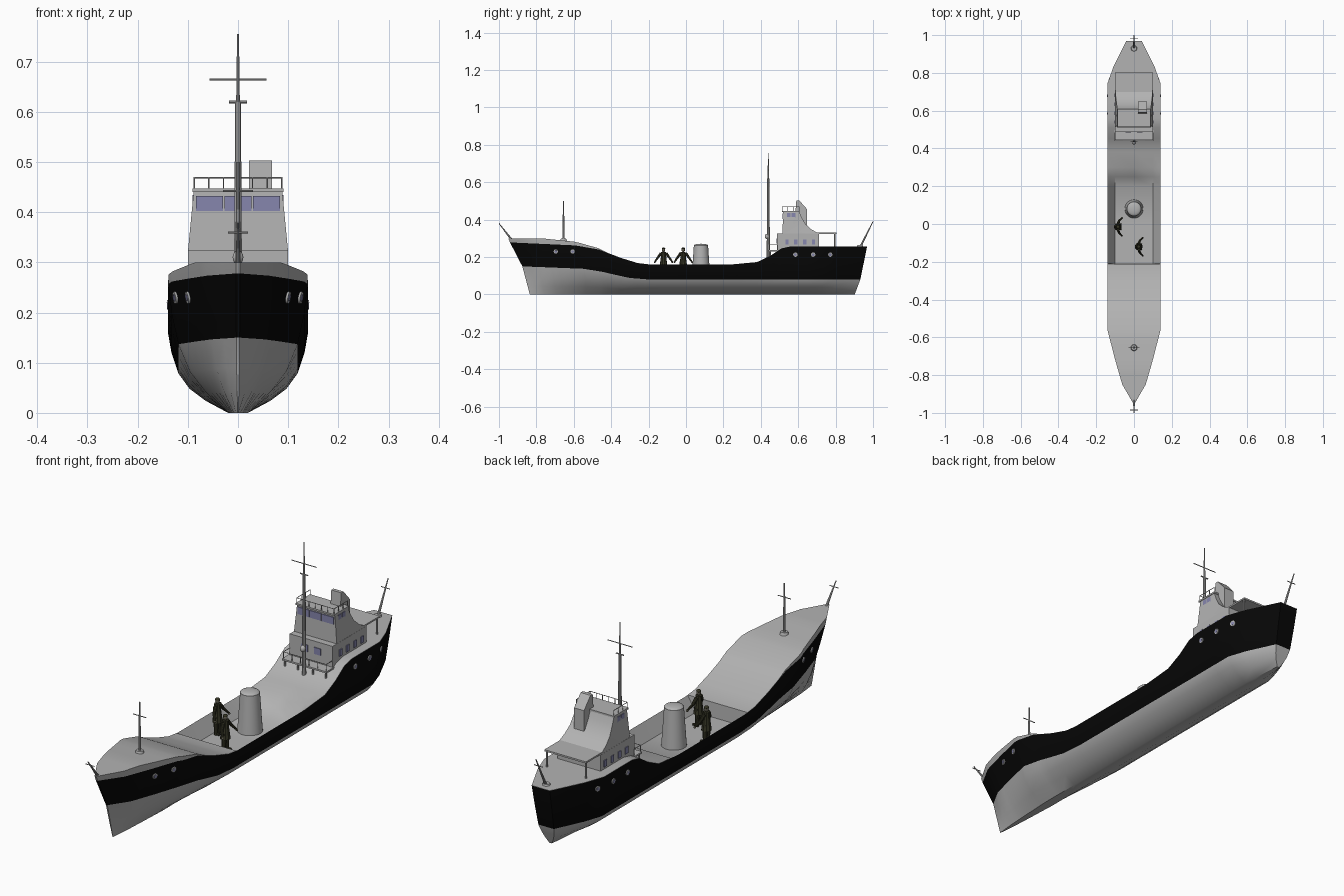
import bpy, bmesh, math
from mathutils import Vector, Matrix
from mathutils.bvhtree import BVHTree

if "Cube" in bpy.data.objects:
    bpy.data.objects.remove(bpy.data.objects["Cube"], do_unlink=True)


def material(name, *rgb):
    m = bpy.data.materials.new(name)
    m.use_nodes = True
    m.diffuse_color = (*rgb, 1)
    m.node_tree.nodes["Principled BSDF"].inputs["Base Color"].default_value = (*rgb, 1)
    return m


grey = material("light grey paint", .45, .45, .45)
black = material("black hull paint", .002, .002, .002)
glass = material("blue window glass", .24, .24, .42)
olive = material("dark olive cloth", .035, .035, .018)
skin = material("weathered skin", .12, .11, .08)
made = []


def finish(name, bm, *mats):
    bmesh.ops.recalc_face_normals(bm, faces=bm.faces)
    mesh = bpy.data.meshes.new(name)
    bm.to_mesh(mesh)
    bm.free()
    for m in mats:
        mesh.materials.append(m)
    ob = bpy.data.objects.new(name, mesh)
    bpy.context.collection.objects.link(ob)
    made.append(ob)
    return ob


def box(name, x, y, z, mat=grey):
    bm = bmesh.new()
    bmesh.ops.create_cube(bm, size=1)
    for v in bm.verts:
        v.co = [r[0] if c < 0 else r[1] for c, r in zip(v.co, (x, y, z))]
    return finish(name, bm, mat)


def rod(name, p, q, r, r2=None, mat=grey, sides=10):
    p, q = Vector(p), Vector(q)
    d = q - p
    bm = bmesh.new()
    bmesh.ops.create_cone(bm, cap_ends=True, segments=sides, radius1=r,
                          radius2=r if r2 is None else r2, depth=d.length,
                          matrix=Matrix.Translation((p + q) / 2) @ d.to_track_quat('Z', 'Y').to_matrix().to_4x4())
    return finish(name, bm, mat)


def ball(name, c, size, mat):
    bm = bmesh.new()
    bmesh.ops.create_uvsphere(bm, u_segments=14, v_segments=8, radius=1,
                              matrix=Matrix.LocRotScale(Vector(c), None, Vector(size)))
    return finish(name, bm, mat)


def prism(name, profile, width, mat=grey, centre=0):
    """Side profile in y, z; width(z) is the half width."""
    bm = bmesh.new()
    rows = [[bm.verts.new((centre + s * width(z), y, z)) for y, z in profile] for s in (1, -1)]
    for r in rows:
        bm.faces.new(r)
    n = len(profile)
    for i in range(n):
        k = (i + 1) % n
        bm.faces.new((rows[0][i], rows[0][k], rows[1][k], rows[1][i]))
    bmesh.ops.triangulate(bm, faces=[f for f in bm.faces if len(f.verts) > 4])
    return finish(name, bm, mat)


def at(table, t):
    if t <= table[0][0]:
        return table[0][1]
    for (a, u), (b, v) in zip(table, table[1:]):
        if t <= b:
            return u + (v - u) * (t - a) / (b - a)
    return table[-1][1]


# Hull lines along the length
sheer = [(-.95, .278), (-.6, .262), (-.47, .24), (-.35, .195), (-.26, .167), (-.2, .16), (.25, .16),
         (.38, .172), (.45, .205), (.51, .245), (.56, .256)]
paint_line = [(-.95, .15), (-.57, .137), (-.45, .12), (-.3, .088), (-.2, .08)]
strake = [(-.95, .022), (-.77, .03), (-.57, .018), (-.42, .001)]
beam = [(-.95, .004), (-.85, .062), (-.72, .1), (-.57, .139), (.745, .14), (.83, .11), (.968, .042)]
bow_rake = [(0, .115), (.15, .075), (.28, .008), (.3, 0)]
stern_rake = [(0, -.066), (.08, -.036), (.255, 0)]
well = [(-.211, 0), (-.209, 1), (.2, 1), (.3, 0)]
FLOOR = .1


def section(y):
    w, top, line = at(beam, y), at(sheer, y), at(paint_line, y)
    rim = top + at(strake, y)
    deck = rim + (FLOOR - rim) * at(well, y)
    pts = [(.14, 0), (.46, line * .3), (.69, line * .6), (.855, line),
           (.95, (line + top) / 2), (1, top), (1, rim), (.72, deck)]
    half = []
    for f, z in pts:
        bow = min(1, max(0, (-.4 - y) / .55))
        aft = min(1, max(0, (y - .6) / .368))
        half.append(Vector((f * w, y + bow * at(bow_rake, z) + aft * at(stern_rake, z), z)))
    mid = Vector((0, half[-1].y, deck))
    return half + [mid] + [Vector((-v.x, v.y, v.z)) for v in reversed(half)]


bm = bmesh.new()
stations = sorted({p[0] for t in (sheer, paint_line, strake, beam, well) for p in t} | {-.9, -.8, -.65, 0, .65})
rings = [[bm.verts.new(c) for c in section(y)] for y in stations]
N = len(rings[0])
bands = (3, 4, 11, 12)
for a, b in zip(rings, rings[1:]):
    for j in range(N):
        k = (j + 1) % N
        bm.faces.new((a[j], a[k], b[k], b[j])).material_index = int(j in bands)
for r in (rings[0], rings[-1]):
    for j in range(8):
        loop = [r[j], r[j + 1]] + ([r[15 - j]] if j < 7 else []) + [r[16 - j]]
        bm.faces.new(loop).material_index = int(j in bands)
bmesh.ops.recalc_face_normals(bm, faces=bm.faces)
tree = BVHTree.FromBMesh(bm)
finish("hull", bm, grey, black)

# Portholes set on the hull skin
for s, side in ((1, "left"), (-1, "right")):
    for y, z in ((-.695, .23), (-.605, .23), (.585, .213), (.68, .213), (.77, .213)):
        hit, n, _, _ = tree.ray_cast(Vector((s, y, z)), Vector((-s, 0, 0)))
        if hit:
            rod(side + "_porthole", hit - n * .003, hit + n * .004, .012, sides=14)
            rod(side + "_porthole_glass", hit, hit + n * .005, .007, mat=glass, sides=12)


# Masts and staffs
def crossbar(name, y, z, half, r=.002):
    rod(name, (-half, y, z), (half, y, z), r, sides=6)


rod("fore_mast", (0, -.655, .27), (0, -.655, .5), .006, .003)
rod("fore_mast_foot", (0, -.655, .28), (0, -.655, .298), .02, .014, sides=16)
crossbar("fore_mast_yard", -.655, .442, .03)
rod("main_mast", (0, .44, .18), (0, .44, .62), .009, .006)
rod("main_topmast", (0, .44, .61), (0, .44, .755), .004, .002)
crossbar("main_yard", .44, .665, .057)
crossbar("lower_yard", .44, .62, .018, .003)
ball("mast_lamp", (0, .432, .31), (.011, .011, .014), grey)
rod("bow_staff", (0, -.93, .29), (0, -1, .38), .006, .002)
crossbar("bow_staff_bar", -.985, .36, .02)
rod("stern_staff", (0, .93, .25), (0, 1, .39), .006, .002)
rod("stern_staff_foot", (0, .93, .25), (0, .93, .264), .018, .014, sides=16)
crossbar("stern_staff_bar", .983, .356, .02)

# Deck ventilator drum
rod("drum", (0, .08, FLOOR), (0, .08, .262), .049, .038, sides=28)
ball("drum_top", (0, .08, .262), (.038, .038, .009), grey)

# Deckhouse, bridge and funnel
bridge_width = [(.32, .1), (.395, .09), (.445, .088)]
box("lower_house", (-.1, .1), (.487, .712), (.2, .325))
prism("bridge", [(.515, .32), (.518, .395), (.52, .445), (.605, .445), (.617, .415), (.64, .375),
                 (.67, .348), (.71, .325)], lambda z: at(bridge_width, z))
box("bridge_roof", (-.091, .091), (.512, .61), (.44, .447))
prism("funnel", [(.585, .44), (.59, .503), (.605, .503), (.648, .455), (.648, .36)], lambda z: .023, centre=.045)
box("aft_canopy", (-.097, .097), (.70, .805), (.324, .331))
for x in (-.03, .03):
    box("front_house_window", (x - .015, x + .015), (.484, .489), (.272, .3), glass)
for x in (-.057, 0, .057):
    box("bridge_front_window", (x - .027, x + .027), (.5155, .522), (.402, .432), glass)
for s, side in ((1, "left"), (-1, "right")):
    rod(side + "_canopy_post", (s * .092, .796, .25), (s * .092, .796, .326), .004)
    for y in (.55, .575):
        box(side + "_bridge_window", sorted((s * .085, s * .091)), (y - .01, y + .01), (.405, .434), glass)
    for y in (.54, .587, .635, .682):
        box(side + "_house_window", (s * .1 - .003, s * .1 + .003), (y - .009, y + .009), (.266, .294), glass)


# Railings: posts with a top bar
def railing(name, a, b, height, count):
    a, b, up = Vector(a), Vector(b), Vector((0, 0, height))
    rod(name + "_bar", a + up, b + up, .0015, sides=6)
    for i in range(count):
        p = a.lerp(b, i / (count - 1))
        rod(name + "_post", p, p + up, .0015, sides=6)


railing("bridge_front_railing", (-.087, .515, .445), (.087, .515, .445), .024, 7)
for s in (1, -1):
    railing("bridge_side_railing", (s * .087, .515, .445), (s * .087, .605, .445), .024, 4)
    railing("platform_side_railing", (s * .1, .445, .235), (s * .1, .487, .235), .03, 2)
    for x in (.095, .035):
        rod("platform_post", (s * x, .45, .17), (s * x, .45, .235), .004, sides=8)
box("mast_platform", (-.104, .104), (.44, .5), (.23, .237))
railing("platform_front_railing", (-.1, .445, .235), (.1, .445, .235), .03, 6)


# Crew members with open arms
def sailor(name, x, y):
    def at_deck(dx, dy, dz):
        return (x + dx, y + dy, FLOOR + dz)
    for s in (1, -1):
        rod(name + "_leg", at_deck(0, s * .011, 0), at_deck(0, s * .008, .075), .008, .011, olive)
        rod(name + "_boot", at_deck(-.004, s * .011, .004), at_deck(.018, s * .012, .004), .006, .005, olive)
        rod(name + "_upper_arm", at_deck(0, s * .014, .12), at_deck(.006, s * .032, .095), .008, .006, olive)
        rod(name + "_forearm", at_deck(.006, s * .032, .095), at_deck(.02, s * .046, .075), .006, .004, olive)
        ball(name + "_hand", at_deck(.021, s * .047, .073), (.005,) * 3, skin)
    rod(name + "_coat", at_deck(0, 0, .05), at_deck(0, 0, .095), .021, .015, olive)
    rod(name + "_chest", at_deck(0, 0, .093), at_deck(0, 0, .127), .015, .013, olive)
    ball(name + "_head", at_deck(0, 0, .138), (.009, .009, .012), skin)
    ball(name + "_cap", at_deck(0, 0, .145), (.0095, .0095, .006), olive)


sailor("forward_sailor", .025, -.12)
sailor("aft_sailor", -.085, -.015)

# Smooth shading with sharp edges kept
bpy.ops.object.select_all(action='DESELECT')
for ob in made:
    ob.select_set(True)
bpy.context.view_layer.objects.active = made[0]
bpy.ops.object.shade_smooth_by_angle(angle=math.radians(35))
